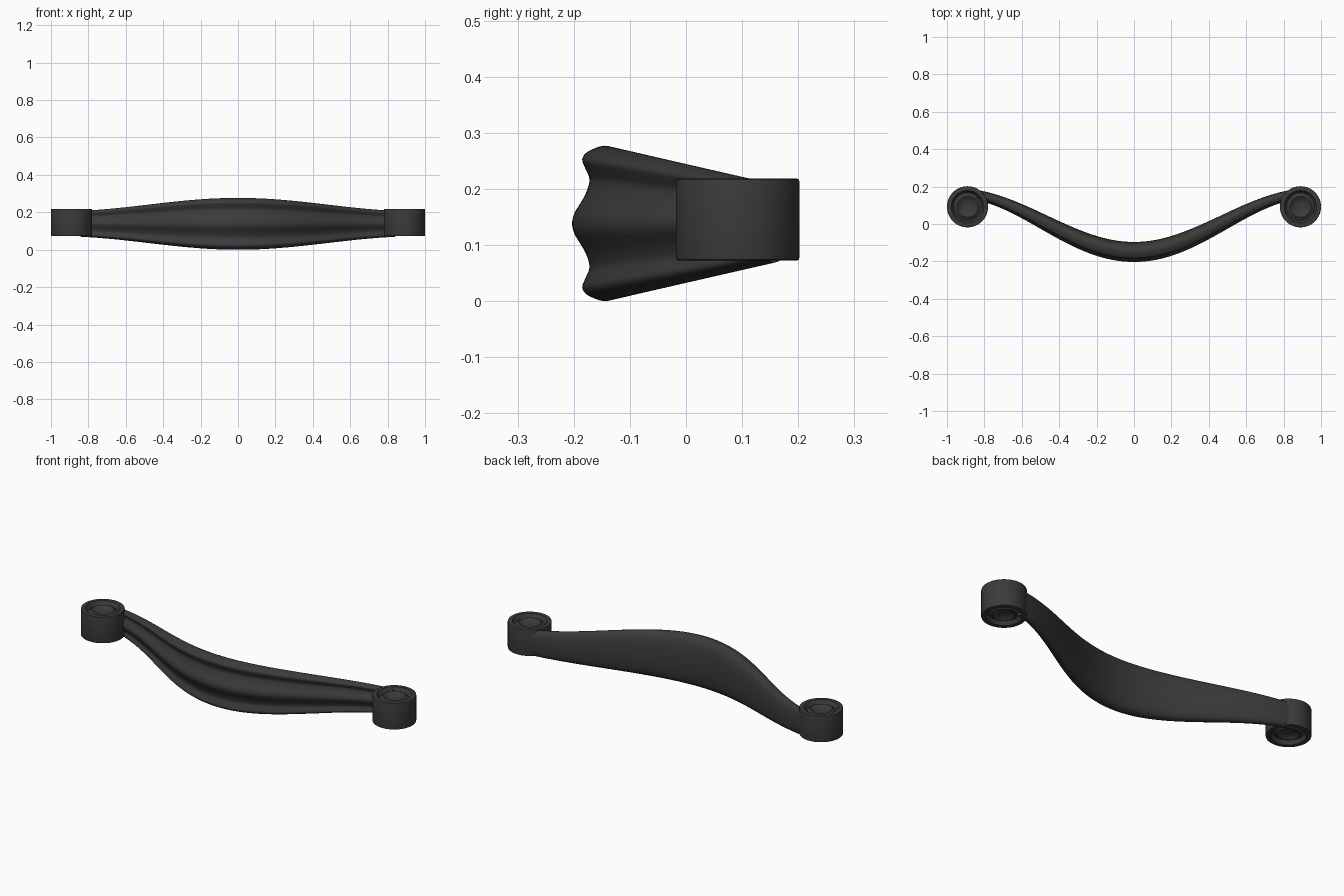
import bpy, bmesh, math
from mathutils import Vector

cube = bpy.data.objects.get("Cube")
if cube:
    bpy.data.objects.remove(cube, do_unlink=True)

MID_Z = 0.1385       # bar centre height, also its largest half height
BAR_END = 0.84

metal = bpy.data.materials.new("dark_grey_metal")
metal.use_nodes = True
colour = (0.043, 0.043, 0.043, 1)
metal.diffuse_color = colour
metal.node_tree.nodes["Principled BSDF"].inputs["Base Color"].default_value = colour


def loft(name, rings, caps, angle):
    """Skin a list of closed point rings and shade the result."""
    bm = bmesh.new()
    rows = [[bm.verts.new(p) for p in ring] for ring in rings]
    n = len(rows[0])
    for a, b in zip(rows, rows[1:]):
        for i in range(n):
            j = (i + 1) % n
            bm.faces.new((a[i], a[j], b[j], b[i]))
    if caps:
        bm.faces.new(rows[0])
        bm.faces.new(rows[-1])
    bmesh.ops.recalc_face_normals(bm, faces=bm.faces)
    mesh = bpy.data.meshes.new(name)
    bm.to_mesh(mesh)
    bm.free()
    mesh.materials.append(metal)
    obj = bpy.data.objects.new(name, mesh)
    bpy.context.collection.objects.link(obj)
    bpy.ops.object.select_all(action='DESELECT')
    obj.select_set(True)
    bpy.context.view_layer.objects.active = obj
    bpy.ops.object.shade_smooth_by_angle(angle=math.radians(angle))
    return obj


def smooth_loop(points, steps):
    """Round a closed outline with a Catmull-Rom spline."""
    pts = [Vector(p) for p in points]
    out = []
    for i in range(len(pts)):
        a, b, c, d = (pts[(i + k) % len(pts)] for k in (-1, 0, 1, 2))
        for s in range(steps):
            t = s / steps
            out.append(0.5 * (2 * b + (c - a) * t + (2 * a - 5 * b + 4 * c - d) * t * t
                              + (3 * b - a - 3 * c + d) * t ** 3))
    return out


# Bar cross-section: ribbed front, gently rounded back (depth, height)
half = [(-0.055, 0), (-0.051, 0.018), (-0.041, 0.035), (-0.030, 0.055), (-0.024, 0.078),
        (-0.031, 0.097), (-0.037, 0.114), (-0.027, 0.128), (0.003, 0.1385),
        (0.026, 0.129), (0.041, 0.103), (0.049, 0.06), (0.052, 0)]
section = smooth_loop(half + [(u, -v) for u, v in half[-2:0:-1]], 4)

# Bar: section swept along a cosine bow, shrinking toward the ends
rings = []
steps = 80
for k in range(steps + 1):
    x = BAR_END * (2 * k / steps - 1)
    w = math.pi / 0.96
    y = 0.01 - 0.158 * math.cos(w * x)
    slope = 0.158 * w * math.sin(w * x)
    normal = Vector((-slope, 1, 0)).normalized()
    scale = 1 - (y + 0.148) * 0.227 / MID_Z
    rings.append([Vector((x, y, MID_Z)) + normal * p.x * scale
                  + Vector((0, 0, p.y * scale)) for p in section])
loft("curved_bar", rings, True, 50)

# End posts: lathed drums with a recessed ring in both ends (radius, height from middle)
POST_H = 0.0727
top = [(0.002, -0.026), (0.025, -0.025), (0.040, -0.021), (0.050, -0.012), (0.056, -0.009),
       (0.062, -0.012), (0.068, -0.020), (0.075, -0.022), (0.080, -0.018), (0.083, -0.004),
       (0.087, 0), (0.106, 0), (0.109, -0.001), (0.110, -0.005)]
upper = [(r, POST_H + h) for r, h in top]
profile = upper + [(r, -h) for r, h in reversed(upper)]
for side, sign in (("left", 1), ("right", -1)):
    rings = [[(sign * 0.89 + r * math.cos(a), 0.092 + r * math.sin(a), 0.1455 + z)
              for a in (2 * math.pi * i / 64 for i in range(64))] for r, z in profile]
    loft(side + "_end_post", rings, True, 40)
